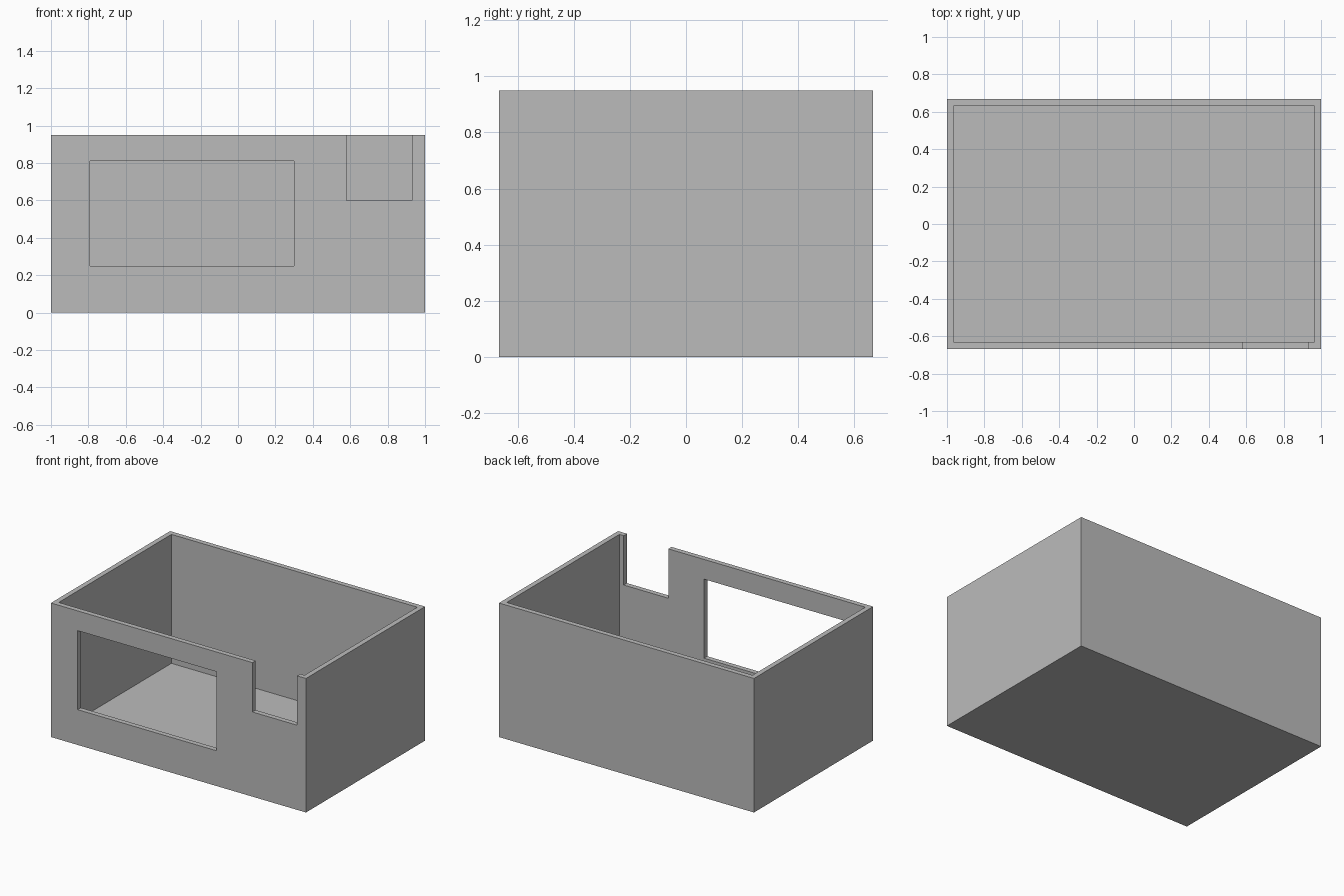
import bpy
from mathutils import Vector

cube = bpy.data.objects.get("Cube")
if cube:
    bpy.data.objects.remove(cube, do_unlink=True)

WIDTH, DEPTH, HEIGHT, WALL = 2.0, 1.334, 0.95, 0.036
X, Y = WIDTH / 2, DEPTH / 2

grey = bpy.data.materials.new("plain grey")
grey.use_nodes = True
grey.diffuse_color = (0.5, 0.5, 0.5, 1)
grey.node_tree.nodes["Principled BSDF"].inputs["Base Color"].default_value = grey.diffuse_color


def box(name, low, high):
    """Add a box between two opposite corners."""
    low, high = Vector(low), Vector(high)
    bpy.ops.mesh.primitive_cube_add(size=1, location=(low + high) / 2)
    obj = bpy.context.object
    obj.name = name
    obj.scale = high - low
    bpy.ops.object.transform_apply(location=True, rotation=False, scale=True)
    obj.data.materials.append(grey)
    return obj


def cut(target, low, high):
    """Subtract a box from the target and discard the cutter."""
    cutter = box("cutter", low, high)
    cutter.hide_render = True
    mod = target.modifiers.new("cut", "BOOLEAN")
    mod.operation = "DIFFERENCE"
    mod.solver = "EXACT"
    mod.object = cutter
    bpy.context.view_layer.objects.active = target
    bpy.ops.object.modifier_apply(modifier=mod.name)
    bpy.data.objects.remove(cutter, do_unlink=True)


# Open-topped box with a floor
shell = box("open_box", (-X, -Y, 0), (X, Y, HEIGHT))
cut(shell, (WALL - X, WALL - Y, WALL), (X - WALL, Y - WALL, HEIGHT + 0.2))

# Front window and the notch in the front rim
front, behind = -Y - 0.1, -Y + 0.1
cut(shell, (-0.79, front, 0.25), (0.30, behind, 0.81))
cut(shell, (0.58, front, 0.60), (0.93, behind, HEIGHT + 0.2))
